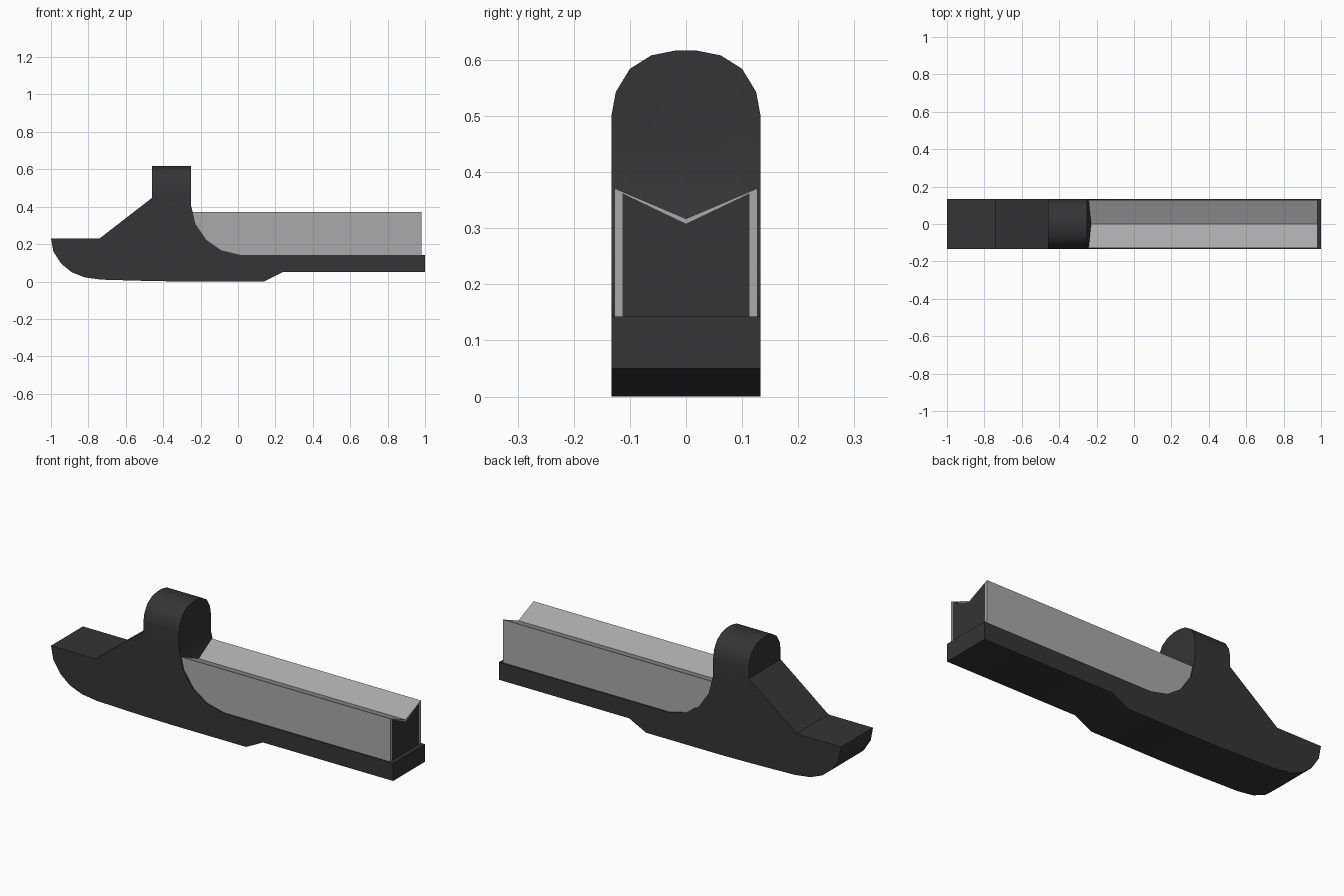
import bpy, bmesh, math
from mathutils import Vector

if "Cube" in bpy.data.objects:
    bpy.data.objects.remove(bpy.data.objects["Cube"])


def material(name, v):
    m = bpy.data.materials.new(name)
    m.diffuse_color = (v, v, v, 1)
    m.use_nodes = True
    m.node_tree.nodes["Principled BSDF"].inputs["Base Color"].default_value = m.diffuse_color
    return m


dark = material("dark_polymer", 0.035)
grey = material("grey_metal", 0.4)


def prism(name, pts, axis, a, b, mat):
    """Extrude a 2D outline along x (points are y,z) or y (points are x,z)."""
    bm = bmesh.new()
    if axis == 'X':
        vs = [bm.verts.new((a, p, q)) for p, q in pts]
        d = Vector((b - a, 0, 0))
    else:
        vs = [bm.verts.new((p, a, q)) for p, q in pts]
        d = Vector((0, b - a, 0))
    f = bm.faces.new(vs)
    r = bmesh.ops.extrude_face_region(bm, geom=[f])
    bmesh.ops.translate(bm, vec=d, verts=[g for g in r['geom'] if isinstance(g, bmesh.types.BMVert)])
    bmesh.ops.recalc_face_normals(bm, faces=bm.faces)
    me = bpy.data.meshes.new(name)
    bm.to_mesh(me)
    bm.free()
    me.materials.append(mat)
    ob = bpy.data.objects.new(name, me)
    bpy.context.collection.objects.link(ob)
    return ob


def mirrored(half):
    """Close a right-hand outline (bottom to top) with its left-hand copy."""
    return half + [(-y, z) for y, z in reversed(half) if y != 0]


# Body: side profile trimmed to width by an arched cross-section
side = [(-1, .23), (-.987, .16), (-.945, .095), (-.89, .05), (-.82, .022), (-.73, .01),
        (-.48, .003), (-.3, 0), (.14, 0), (.24, .05), (1, .05), (1, .143), (.01, .143),
        (-.09, .167), (-.17, .223), (-.227, .307), (-.252, .41), (-.252, .75),
        (-.46, .75), (-.46, .447), (-.74, .23)]
arch = [(.133, -.1), (.133, .5), (.125, .543), (.1, .584), (.062, .608), (.017, .617)]
body = prism("body", side, 'Y', -.3, .3, dark)
cutter = prism("arch_cutter", mirrored(arch), 'X', -1.2, 1.2, dark)
cutter.hide_render = True
mod = body.modifiers.new("arch", 'BOOLEAN')
mod.operation = 'INTERSECT'
mod.solver = 'EXACT'
mod.object = cutter
bpy.context.view_layer.objects.active = body
body.select_set(True)
bpy.ops.object.modifier_apply(modifier="arch")
bpy.data.objects.remove(cutter)
bpy.ops.object.shade_smooth_by_angle(angle=math.radians(30))

# Metal cover: thin folded sheet with a V-shaped top
outer = [(.127, .141), (.127, .371), (0, .317)]
inner = [(.113, .141), (.113, .362), (0, .308)]
sheet = mirrored(outer) + mirrored(inner)[::-1]
prism("rail_cover", sheet, 'X', -.27, .98, grey)

# Dark core filling the cover
prism("rail_core", mirrored(inner), 'X', -.27, .978, dark)
